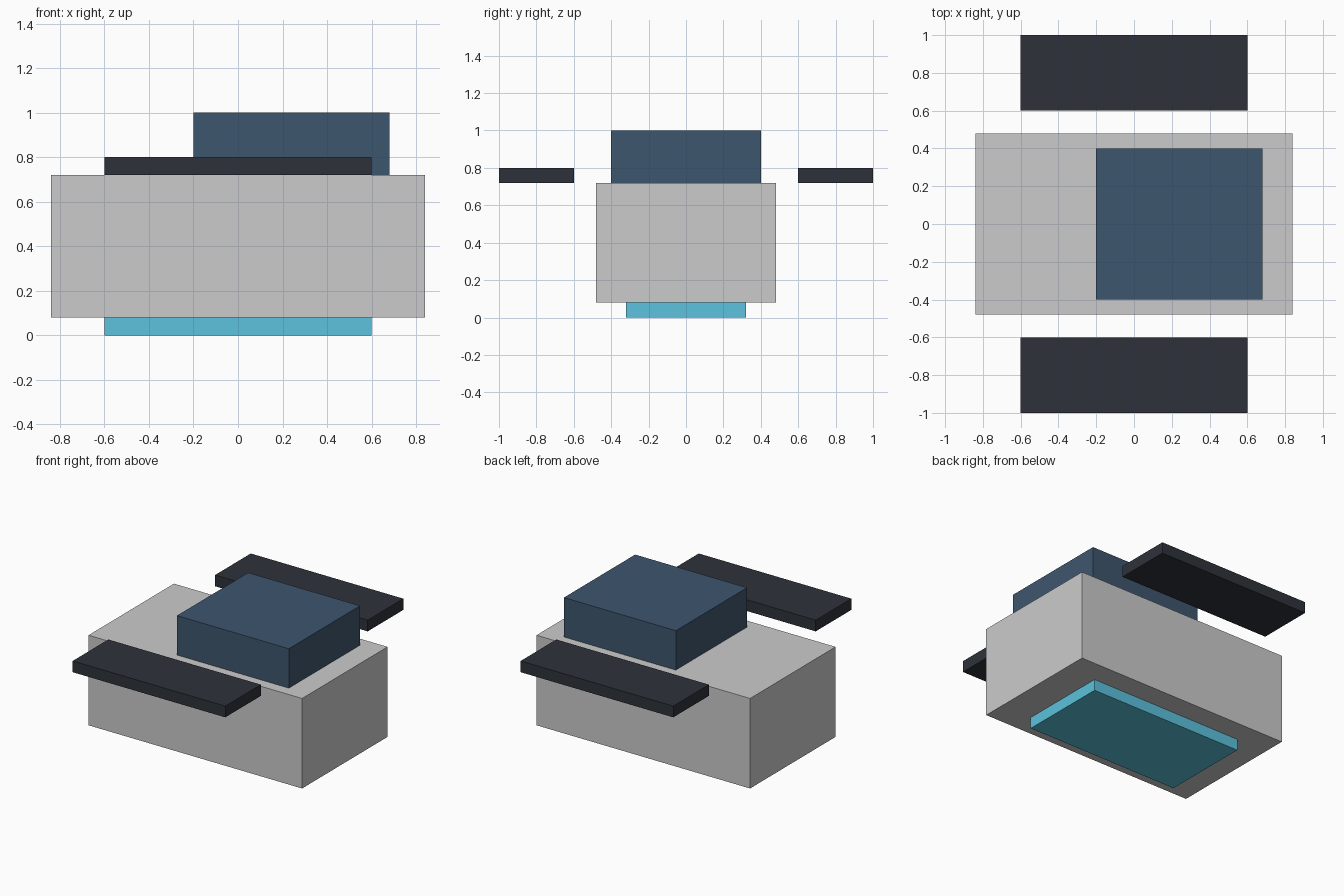
import bpy

if "Cube" in bpy.data.objects:
    bpy.data.objects.remove(bpy.data.objects["Cube"])


def material(name, color):
    mat = bpy.data.materials.new(name)
    mat.diffuse_color = (*color, 1.0)
    mat.use_nodes = True
    mat.node_tree.nodes["Principled BSDF"].inputs["Base Color"].default_value = mat.diffuse_color
    return mat


def box(name, x, y, z, mat=None):
    """Box spanning the given (min, max) range on each axis."""
    spans = (x, y, z)
    bpy.ops.mesh.primitive_cube_add(size=1, location=[(a + b) / 2 for a, b in spans])
    obj = bpy.context.object
    obj.name = name
    obj.scale = [b - a for a, b in spans]
    bpy.ops.object.transform_apply(location=False, rotation=False, scale=True)
    if mat:
        obj.data.materials.append(mat)
    return obj


glass = material("dark_blue", (0.048, 0.093, 0.156))
dark = material("charcoal", (0.027, 0.032, 0.042))
cyan = material("cyan", (0.107, 0.539, 0.716))

# Base plate under the body
box("base_plate", (-0.60, 0.60), (-0.32, 0.32), (0.0, 0.08), cyan)

# Main body
box("body", (-0.84, 0.84), (-0.48, 0.48), (0.08, 0.72))

# Raised cabin, offset to the right
box("cabin", (-0.20, 0.68), (-0.40, 0.40), (0.72, 1.0), glass)

# Detached side panels, one in front and one behind
for name, y in (("front_panel", (-1.0, -0.6)), ("back_panel", (0.6, 1.0))):
    box(name, (-0.60, 0.60), y, (0.72, 0.80), dark)
